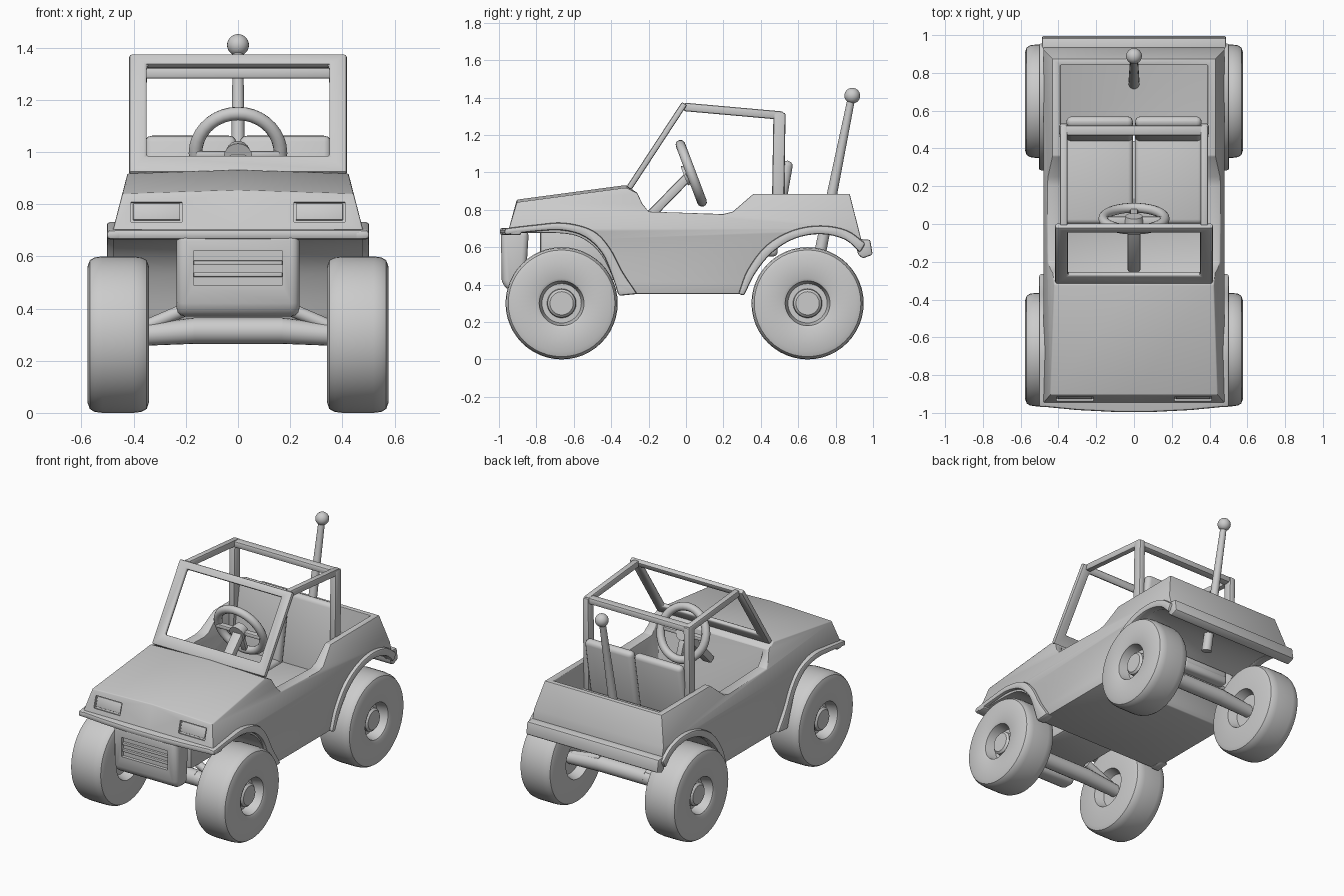
import bpy, bmesh, math
from mathutils import Vector, Matrix

if "Cube" in bpy.data.objects:
    bpy.data.objects.remove(bpy.data.objects["Cube"])

GREY = bpy.data.materials.new("light grey")
GREY.diffuse_color = (0.6, 0.6, 0.6, 1)
GREY.use_nodes = True
GREY.node_tree.nodes["Principled BSDF"].inputs["Base Color"].default_value = GREY.diffuse_color
CUTTERS = []


def finish(name, bm, bevel=0, mirror=False, seg=2):
    bmesh.ops.recalc_face_normals(bm, faces=bm.faces)
    me = bpy.data.meshes.new(name)
    bm.to_mesh(me)
    bm.free()
    me.materials.append(GREY)
    ob = bpy.data.objects.new(name, me)
    bpy.context.collection.objects.link(ob)
    if bevel:
        m = ob.modifiers.new("bevel", 'BEVEL')
        m.width, m.segments, m.limit_method, m.angle_limit = bevel, seg, 'ANGLE', math.radians(35)
    if mirror:
        ob.modifiers.new("mirror", 'MIRROR')
    return ob


def prism_bm(pts, a, b, axis='x'):
    """Extrude a 2D outline along x (outline in y,z), or along z (outline in x,y)."""
    bm = bmesh.new()
    at = (lambda p, t: (t, p[0], p[1])) if axis == 'x' else (lambda p, t: (p[0], p[1], t))
    lo = [bm.verts.new(at(p, a)) for p in pts]
    hi = [bm.verts.new(at(p, b)) for p in pts]
    bm.faces.new(lo)
    bm.faces.new(hi)
    for i in range(len(pts)):
        j = (i + 1) % len(pts)
        bm.faces.new((lo[i], lo[j], hi[j], hi[i]))
    return bm


def box(name, x, y, z, bevel=0, mirror=False, seg=2):
    pts = [(y[0], z[0]), (y[1], z[0]), (y[1], z[1]), (y[0], z[1])]
    return finish(name, prism_bm(pts, x[0], x[1]), bevel, mirror, seg)


def frame_of(p, q):
    """Matrix at the midpoint with local z running from p to q."""
    p, q = Vector(p), Vector(q)
    z = (q - p).normalized()
    ref = Vector((1, 0, 0)) if abs(z.x) < 0.9 else Vector((0, 1, 0))
    y = z.cross(ref).normalized()
    x = y.cross(z)
    return Matrix.Translation((p + q) / 2) @ Matrix((x, y, z)).transposed().to_4x4(), (q - p).length


def bar(name, p, q, w, h, bevel=0, mirror=False, seg=2):
    m, length = frame_of(p, q)
    bm = bmesh.new()
    bmesh.ops.create_cube(bm, size=1, matrix=m @ Matrix.Diagonal((w, h, length, 1)))
    return finish(name, bm, bevel, mirror, seg)


def rod(name, p, q, r1, r2, mirror=False):
    m, length = frame_of(p, q)
    bm = bmesh.new()
    bmesh.ops.create_cone(bm, cap_ends=True, segments=20, radius1=r1, radius2=r2, depth=length, matrix=m)
    return finish(name, bm, 0, mirror)


def cut(ob, cutter):
    m = ob.modifiers.new("cut", 'BOOLEAN')
    m.operation, m.object, m.solver = 'DIFFERENCE', cutter, 'EXACT'
    cutter.hide_render = True
    CUTTERS.append(cutter)


def smooth(pts, n=4):
    """Catmull-Rom curve through 2D points."""
    P = [Vector(p) for p in pts]
    P = [2 * P[0] - P[1]] + P + [2 * P[-1] - P[-2]]
    out = []
    for a, b, c, d in zip(P, P[1:], P[2:], P[3:]):
        for k in range(n):
            t = k / n
            out.append(0.5 * (2 * b + (c - a) * t + (2 * a - 5 * b + 4 * c - d) * t * t
                              + (3 * b - a - 3 * c + d) * t ** 3))
    return [tuple(v) for v in out] + [tuple(pts[-1])]


def lathe(name, prof, y, z, mirror=True, n=48):
    """Spin (radius, x) points about an x-parallel axis."""
    bm = bmesh.new()
    vs = [bm.verts.new((x, y, z + r)) for r, x in prof]
    es = [bm.edges.new(e) for e in zip(vs, vs[1:])]
    bmesh.ops.spin(bm, geom=vs + es, cent=(0, y, z), axis=(1, 0, 0), angle=math.tau, steps=n)
    bmesh.ops.remove_doubles(bm, verts=bm.verts, dist=1e-4)
    return finish(name, bm, 0, mirror)


# Body: side outline with wheel arches, tapered toward the top, crowned hood
front_arch = smooth([(-0.36, 0.35), (-0.41, 0.48), (-0.47, 0.58), (-0.56, 0.65), (-0.68, 0.675), (-0.94, 0.675)])
rear_arch = smooth([(0.935, 0.57), (0.85, 0.645), (0.72, 0.675), (0.58, 0.65), (0.45, 0.57), (0.36, 0.46), (0.31, 0.35)])
outline = ([(-0.95, 0.69), (-0.905, 0.84), (-0.32, 0.918), (-0.26, 0.89), (-0.235, 0.835), (-0.20, 0.79),
            (0.20, 0.777), (0.25, 0.79), (0.36, 0.885), (0.875, 0.885), (0.935, 0.65)] + rear_arch + front_arch)
bm = prism_bm(outline, -0.48, 0.48)
for co, no in (((0, 0, 0.7), (0, 0, 1)), ((0, 0, 0), (1, 0, 0))):
    bmesh.ops.bisect_plane(bm, geom=bm.verts[:] + bm.edges[:] + bm.faces[:], plane_co=co, plane_no=no)
for v in bm.verts:
    if abs(v.co.x) < 0.01 and v.co.y < -0.3 and v.co.z > 0.8:
        v.co.z += 0.014
    if v.co.z > 0.7:
        v.co.x *= 1 - (v.co.z - 0.7) * 0.54
body = finish("body", bm)
tub = [(-0.25, 1.1), (-0.27, 0.47), (0.02, 0.47), (0.03, 0.58), (0.50, 0.56), (0.52, 0.71), (0.85, 0.71), (0.83, 1.1)]
cut(body, finish("tub_cutter", prism_bm(tub, -0.39, 0.39)))
m = body.modifiers.new("bevel", 'BEVEL')
m.width, m.segments, m.limit_method, m.angle_limit = 0.012, 2, 'ANGLE', math.radians(35)

# Headlights sunk into the sloping front
for s in (-1, 1):
    mid = Vector((s * 0.312, -0.926, 0.77))
    up = Vector((0, 0.045, 0.15)).normalized() * 0.04
    cut(body, bar("headlight_cutter", mid - up, mid + up, 0.195, 0.03))
up = Vector((0, 0.045, 0.15)).normalized() * 0.033
mid = Vector((0.312, -0.913, 0.77))
bar("headlight", mid - up, mid + up, 0.18, 0.012, 0.003, True)

# Fender flares, front lip, rear bumper
flares = {
    "front_fender": ([(-0.97, 0.70), (-0.8, 0.72), (-0.65, 0.73), (-0.5, 0.69), (-0.41, 0.60), (-0.34, 0.47), (-0.26, 0.35)],
                     [(-0.97, 0.665), (-0.8, 0.685), (-0.66, 0.69), (-0.54, 0.655), (-0.45, 0.57), (-0.40, 0.46), (-0.36, 0.34)]),
    "rear_fender": ([(0.28, 0.35), (0.33, 0.48), (0.43, 0.61), (0.57, 0.69), (0.72, 0.715), (0.86, 0.69), (0.96, 0.62)],
                    [(0.31, 0.34), (0.37, 0.46), (0.46, 0.57), (0.58, 0.645), (0.72, 0.67), (0.85, 0.64), (0.93, 0.57)])}
for name, (top, low) in flares.items():
    finish(name, prism_bm(smooth(top) + smooth(low)[::-1], 0.44, 0.503), 0.012, True)
side = [(0.503, -0.88), (0.50, -0.94), (0.475, -0.968), (0.3, -0.985), (0.1, -0.995)]
finish("front_lip", prism_bm(side + [(-x, y) for x, y in side[::-1]], 0.665, 0.703, 'z'), 0.012)
finish("rear_bumper", prism_bm([(0.90, 0.645), (0.985, 0.64), (0.998, 0.56), (0.945, 0.54), (0.92, 0.56)], -0.487, 0.487), 0.01)

# Nose with slatted grille
nose = finish("nose", prism_bm([(-0.99, 0.69), (-0.985, 0.42), (-0.96, 0.37), (-0.86, 0.37), (-0.84, 0.69)], -0.235, 0.235), 0.03, seg=3)
cut(nose, box("grille_cutter", (-0.17, 0.17), (-1.1, -0.965), (0.49, 0.62)))
for z in (0.53, 0.575):
    box("grille_slat", (-0.17, 0.17), (-0.98, -0.955), (z - 0.009, z + 0.009), 0.003)

# Windshield frame with its opening
A, B = Vector((0, -0.305, 0.915)), Vector((0, -0.008, 1.368))
frame = bar("windshield_frame", A, B, 0.835, 0.032)
cut(frame, bar("windshield_cutter", A.lerp(B, 0.143), A.lerp(B, 0.912), 0.70, 0.2))
m = frame.modifiers.new("bevel", 'BEVEL')
m.width, m.segments, m.limit_method = 0.01, 2, 'ANGLE'

# Roll cage
bar("roof_rail", (0.372, -0.01, 1.35), (0.372, 0.52, 1.303), 0.04, 0.045, 0.01, True)
bar("rear_post", (0.375, 0.49, 0.70), (0.372, 0.50, 1.32), 0.045, 0.065, 0.012, True)
bar("rear_crossbar", (-0.37, 0.495, 1.302), (0.37, 0.495, 1.302), 0.055, 0.042, 0.01)

# Seats
box("seat_cushion", (0.006, 0.365), (0.0, 0.49), (0.55, 0.63), 0.025, True, 3)
bar("seat_back", (0.182, 0.46, 0.58), (0.182, 0.545, 1.062), 0.352, 0.06, 0.028, True, 3)

# Steering wheel: ring, spokes, hub and column
C, N, D = Vector((0, 0.028, 0.995)), Vector((0, 0.935, 0.354)), Vector((0, 0.354, -0.935))
X = Vector((1, 0, 0))
bpy.ops.mesh.primitive_torus_add(location=C, rotation=(-math.atan2(0.935, 0.354), 0, 0), major_radius=0.163,
                                 minor_radius=0.026, major_segments=36, minor_segments=12)
bpy.context.object.name = "steering_ring"
bpy.context.object.data.materials.append(GREY)
for d in (X, -X, D):
    bar("steering_spoke", C - N * 0.01, C - N * 0.01 + d * 0.16, 0.04, 0.025, 0.006)
rod("steering_hub", C - N * 0.04, C + N * 0.015, 0.055, 0.045)
bar("steering_column", C, (0, -0.24, 0.72), 0.07, 0.05, 0.012)

# Antenna running through the bed, with ball tip
rod("antenna", (0, 0.715, 0.56), (0, 0.885, 1.40), 0.032, 0.02)
bm = bmesh.new()
bmesh.ops.create_uvsphere(bm, u_segments=24, v_segments=14, radius=0.042, matrix=Matrix.Translation((0, 0.889, 1.41)))
finish("antenna_ball", bm)

# Wheels with sunk hubs
tyre = [(0, 0.55), (0.062, 0.55), (0.075, 0.538), (0.078, 0.50), (0.105, 0.50), (0.12, 0.57), (0.135, 0.577), (0.26, 0.577),
        (0.285, 0.568), (0.296, 0.55), (0.3, 0.52), (0.3, 0.40), (0.296, 0.37), (0.285, 0.35), (0.26, 0.341),
        (0.13, 0.341), (0.11, 0.40), (0, 0.40)]
for end, y in (("front", -0.665), ("rear", 0.65)):
    lathe(end + "_wheel", tyre, y, 0.3)
    # Axle: thick middle, tapering arms and a sloping upper link
    rod(end + "_axle_middle", (-0.17, y, 0.315), (0.17, y, 0.315), 0.05, 0.05)
    rod(end + "_axle_arm", (0.16, y, 0.315), (0.42, y, 0.295), 0.05, 0.04, True)
    rod(end + "_axle_link", (0.17, y, 0.41 if end == "front" else 0.35), (0.38, y, 0.32), 0.025, 0.025, True)

# Engine block under the hood
box("engine_block", (-0.2, 0.2), (-0.78, -0.38), (0.42, 0.70), 0.02)

# Apply modifiers, drop cutters, smooth shading with sharp edges kept
bpy.ops.object.select_all(action='DESELECT')
parts = [o for o in bpy.context.scene.objects if o not in CUTTERS]
for o in parts:
    o.select_set(True)
bpy.context.view_layer.objects.active = parts[0]
bpy.ops.object.convert(target='MESH')
for c in CUTTERS:
    bpy.data.objects.remove(c)
bpy.ops.object.shade_smooth_by_angle(angle=math.radians(35))
